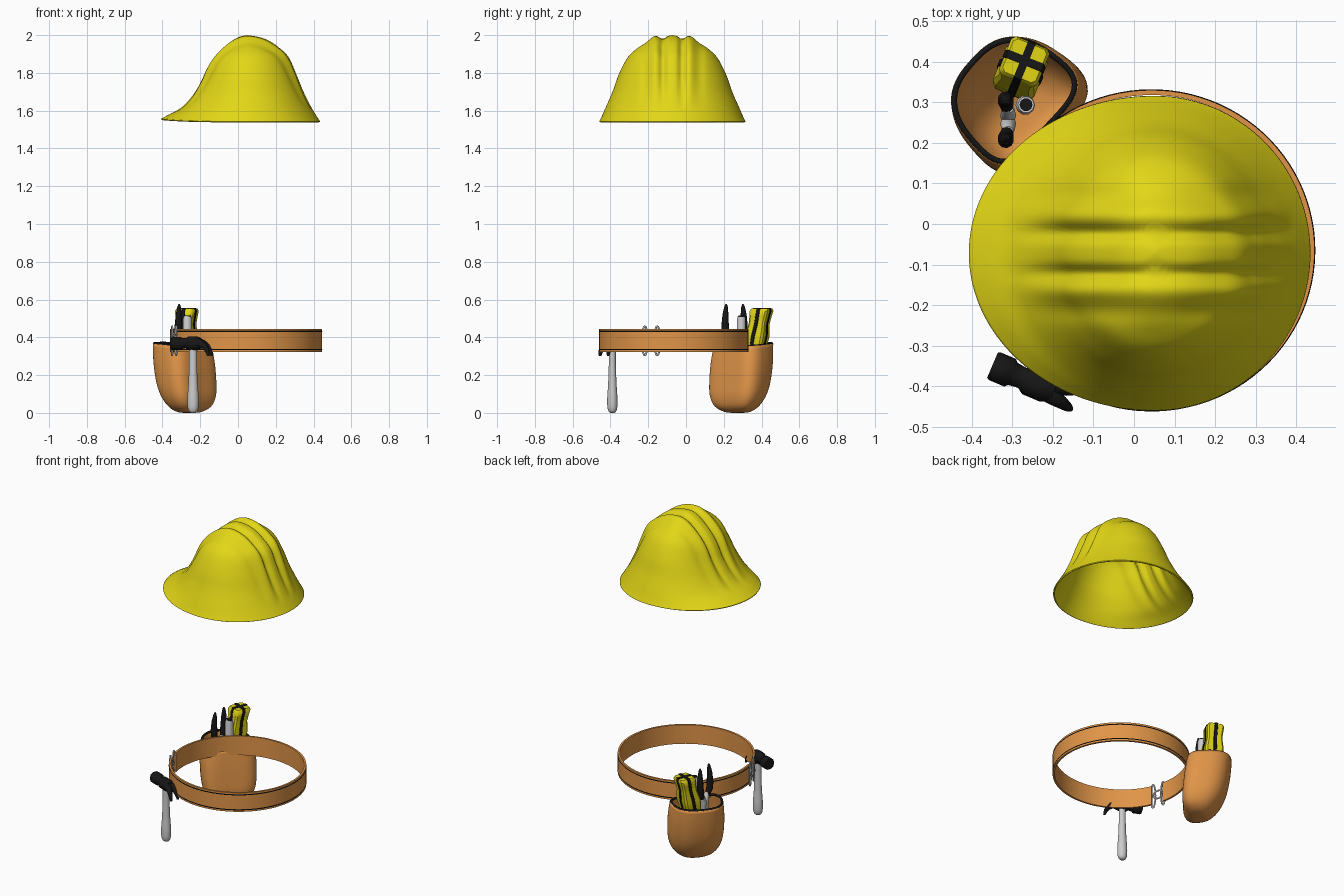
import bpy, math
from mathutils import Vector, Matrix

if "Cube" in bpy.data.objects:
    bpy.data.objects.remove(bpy.data.objects["Cube"])

def mat(name, c):
    m = bpy.data.materials.new(name)
    m.diffuse_color = (*c, 1)
    m.use_nodes = True
    m.node_tree.nodes["Principled BSDF"].inputs["Base Color"].default_value = m.diffuse_color
    return m

YELLOW, LEATHER = mat("yellow", (.76, .67, .008)), mat("leather", (.75, .3, .065))
BLACK, STEEL = mat("black", (.008, .008, .008)), mat("steel", (.6, .6, .6))

def finish(ob, m, angle=40):
    bpy.ops.object.select_all(action='DESELECT')
    ob.select_set(True)
    bpy.context.view_layer.objects.active = ob
    if ob.type == 'CURVE':
        bpy.ops.object.convert(target='MESH')
        ob = bpy.context.object
    ob.data.materials.clear()
    ob.data.materials.append(m)
    bpy.ops.object.shade_smooth_by_angle(angle=math.radians(angle))
    return ob

def loft(name, rings, m, caps=(True, True), thick=0, angle=40):
    n = len(rings[0])
    verts = [p for r in rings for p in r]
    faces = []
    for i in range(len(rings) - 1):
        for j in range(n):
            k = (j + 1) % n
            faces.append((i*n+j, i*n+k, (i+1)*n+k, (i+1)*n+j))
    if caps[0]:
        faces.append(tuple(reversed(range(n))))
    if caps[1]:
        faces.append(tuple(range(len(verts) - n, len(verts))))
    me = bpy.data.meshes.new(name)
    me.from_pydata(verts, [], faces)
    ob = bpy.data.objects.new(name, me)
    bpy.context.collection.objects.link(ob)
    if thick:
        s = ob.modifiers.new("thickness", 'SOLIDIFY')
        s.thickness, s.offset = thick, -1
    return finish(ob, m, angle)

def tube(name, pts, r, m, radii=None, cyclic=False, res=3):
    cu = bpy.data.curves.new(name, 'CURVE')
    cu.dimensions, cu.bevel_depth, cu.bevel_resolution, cu.use_fill_caps = '3D', r, res, True
    s = cu.splines.new('POLY')
    s.points.add(len(pts) - 1)
    for i, p in enumerate(pts):
        s.points[i].co = (*p, 1)
        s.points[i].radius = radii[i] if radii else 1
    s.use_cyclic_u = cyclic
    ob = bpy.data.objects.new(name, cu)
    bpy.context.collection.objects.link(ob)
    return finish(ob, m, 50)

def smooth_rows(rows, k):
    # Catmull-Rom interpolation of tuples
    out = []
    for i in range(len(rows) - 1):
        a, b, c, d = (rows[min(max(i+o, 0), len(rows)-1)] for o in (-1, 0, 1, 2))
        for s in range(k):
            t = s / k
            out.append(tuple(.5*(2*q + (r-p)*t + (2*p-5*q+4*r-u)*t*t + (3*q-p-3*r+u)*t**3)
                             for p, q, r, u in zip(a, b, c, d)))
    return out + [tuple(rows[-1])]

# Hard hat shell: (z at bill, z elsewhere, bill reach, back reach, half width)
HAT = [(1.557, 1.542, .457, .385, .388), (1.58, 1.57, .415, .367, .374), (1.615, 1.62, .352, .337, .352),
       (1.67, 1.7, .298, .297, .317), (1.745, 1.79, .25, .26, .285), (1.83, 1.88, .21, .22, .238),
       (1.90, 1.93, .16, .172, .187), (1.96, 1.97, .095, .115, .133), (1.99, 1.99, .045, .06, .08),
       (2, 2, .0005, .0005, .0005)]

def hat_point(row, t):
    zl, z, al, ar, b = row
    c, s = math.cos(t), math.sin(t)
    w = max(0, -c) ** 3
    dx, dy, h = (al if c < 0 else ar) * c, b * s, z + (zl - z) * w - 1.5
    g = lambda m, w: math.exp(-((abs(dy) - m) / w) ** 2)
    off = (.011 * g(.095, .024) - .023 * g(.05, .019) - .007 * g(.145, .025)) * min(1, max(0, (h - .09) / .22))
    if h > .44:
        off *= 1 - .3 * min(1, (h - .44) / .06)
    f = 1 + off / math.hypot(dx, h)
    return (.05 + dx * f, -.072 + dy, 1.5 + h * f)

N = 180
loft("hard_hat", [[hat_point(r, 2*math.pi*j/N) for j in range(N)] for r in smooth_rows(HAT, 5)],
     YELLOW, caps=(False, True), thick=.008, angle=60)

# Belt with a gap for the buckle, stitched edges
CX, CY, GAP = .043, -.065, math.radians(197.8)
def on_belt(t, z, off=0):
    return Vector((CX + (.402 + off) * math.cos(t), CY + (.395 + off) * math.sin(t), z))
H = math.radians(5.5)
ANG = [GAP + H + (2*math.pi - 2*H) * i / 96 for i in range(97)]
loft("belt", [[on_belt(t, z, o) for o, z in ((0, .323), (0, .445), (-.012, .445), (-.012, .323))] for t in ANG], LEATHER)
for nm, z in (("upper", .432), ("lower", .336)):
    tube(nm + "_belt_stitching", [on_belt(t, z, -.002) for t in ANG], .004, BLACK, res=1)

# Wire buckle: a loop on each belt end plus a link
def wire(name, t0, w, z0, h, m=24):
    c, tan = on_belt(t0, 0), Vector((-math.sin(t0), math.cos(t0), 0))
    tube(name, [c + tan * w * math.cos(a) + Vector((0, 0, z0 + h * math.sin(a)))
                for a in (2*math.pi*i/m for i in range(m))], .005, STEEL, cyclic=True)
for nm, s in (("left", -1), ("right", 1)):
    wire(nm + "_buckle_loop", GAP + s * .088, .016, .382, .077)
wire("buckle_link", GAP, .034, .385, .026)

# Pouch hanging on the outside of the belt
PA = math.radians(138)
U, V = Vector((math.cos(PA), math.sin(PA), 0)), Vector((math.sin(PA), -math.cos(PA), 0))
PO = Vector((-.238, .217, 0))
POUCH = [(.008, .03, .08, .03), (.014, .01, .105, .08), (.04, -.018, .14, .127), (.09, -.028, .178, .157),
         (.16, -.024, .208, .169), (.26, -.014, .23, .17), (.35, -.002, .24, .16)]
def pouch_ring(row, n=64):
    z, u0, u1, w = row
    out = []
    for j in range(n):
        c, s = math.cos(2*math.pi*j/n), math.sin(2*math.pi*j/n)
        e = 2 / 2.6
        k = math.copysign(abs(c)**e, c)
        f = (k + 1) / 2
        v = math.copysign(abs(s)**e, s) * w * (1 - .2 * f)
        u = u0 + (u1 - u0) * f - (1 - f) * v * v / .8
        out.append(PO + U * u + V * (v + .028) + Vector((0, 0, z + .02 * f * max(0, z - .2) / .15)))
    return out
rings = [pouch_ring(r) for r in smooth_rows(POUCH, 4)]
loft("tool_pouch", rings, LEATHER, caps=(True, False), thick=.008, angle=60)
tube("pouch_rim", rings[-1], .007, BLACK, cyclic=True)

# Waisted yellow handle with black crossing bands
HANDLE = [(.27, .035), (.36, .052), (.41, .055), (.47, .045), (.51, .048), (.54, .051), (.553, .044)]
def handle(name, m, wx, wy, grow):
    M = Matrix.Translation((-.281, .374, 0)) @ Matrix.Rotation(math.radians(-22), 4, 'Z')
    rs = []
    for z, w in HANDLE:
        x, y = (wx or w + grow), (wy or w + grow)
        q = .2 * min(x, y)
        cor = [(x, -y+q), (x, y-q), (x-q, y), (-x+q, y), (-x, y-q), (-x, -y+q), (-x+q, -y), (x-q, -y)]
        zz = z + (grow if z > .55 else 0)
        rs.append([M @ Vector((a, b + (zz - .4) * .2, zz)) for a, b in cor])
    loft(name, rs, m)
handle("yellow_tool_handle", YELLOW, 0, 0, 0)
handle("handle_band_x", BLACK, 0, .01, .003)
handle("handle_band_y", BLACK, .01, 0, .003)

# Small driver and pliers in the pouch
tube("small_driver", [(-.268, .293, .2), (-.268, .293, .495), (-.266, .294, .51)], .024, STEEL, (1, 1, .85))
tube("small_driver_cap", [(-.266, .294, .49), (-.266, .294, .516)], .016, BLACK)
for nm, s in (("left", -1), ("right", 1)):
    y = lambda d: .257 + s * d
    tube(nm + "_pliers_handle", [(-.312, y(.025), .38), (-.316, y(.045), .42), (-.316, y(.05), .46),
                                 (-.314, y(.048), .52), (-.312, y(.045), .56), (-.311, y(.044), .576)],
         .02, BLACK, (.7, 1, 1, .8, .5, .2))
    tube(nm + "_pliers_jaw", [(-.31, y(.03), .4), (-.31, y(.01), .35), (-.31, y(.014), .3), (-.31, y(.006), .24)],
         .018, STEEL, (.8, 1.1, .9, .4))

# Hammer hung outside the belt
def circle(x, y, z, rx, ry, n=20):
    return [(x + rx*math.cos(2*math.pi*j/n), y + ry*math.sin(2*math.pi*j/n), z) for j in range(n)]
GRIP = [(0, .012), (.008, .022), (.03, .029), (.08, .03), (.15, .025), (.25, .021), (.345, .021)]
loft("hammer_handle", [circle(-.238, -.39, z, r, r * .9) for z, r in smooth_rows(GRIP, 3)], STEEL)
HM = Matrix.Translation((-.243, -.393, 0)) @ Matrix.Rotation(math.radians(-23), 4, 'Z')
hp = lambda x, y, z: HM @ Vector((x, y, z))
tube("hammer_head", [hp(-.115, 0, .367), hp(-.109, 0, .367), hp(-.068, 0, .367), hp(-.06, 0, .367),
                     hp(-.035, 0, .37), hp(-.02, 0, .368), hp(.025, 0, .368), hp(.05, 0, .368)],
     .037, BLACK, (.9, 1, 1, .8, .72, 1, 1, .75))
for nm, s in (("inner", 1), ("outer", -1)):
    tube(nm + "_hammer_claw", [hp(.03, s*.01, .37), hp(.055, s*.014, .368), hp(.08, s*.018, .352),
                               hp(.096, s*.022, .328), hp(.104, s*.024, .302)], .02, BLACK, (1.1, 1, .8, .6, .35))
# Hanger joining hammer to belt
tube("hammer_hanger", [on_belt(math.radians(228), .34, -.004), hp(0, 0, .345)], .012, BLACK)
